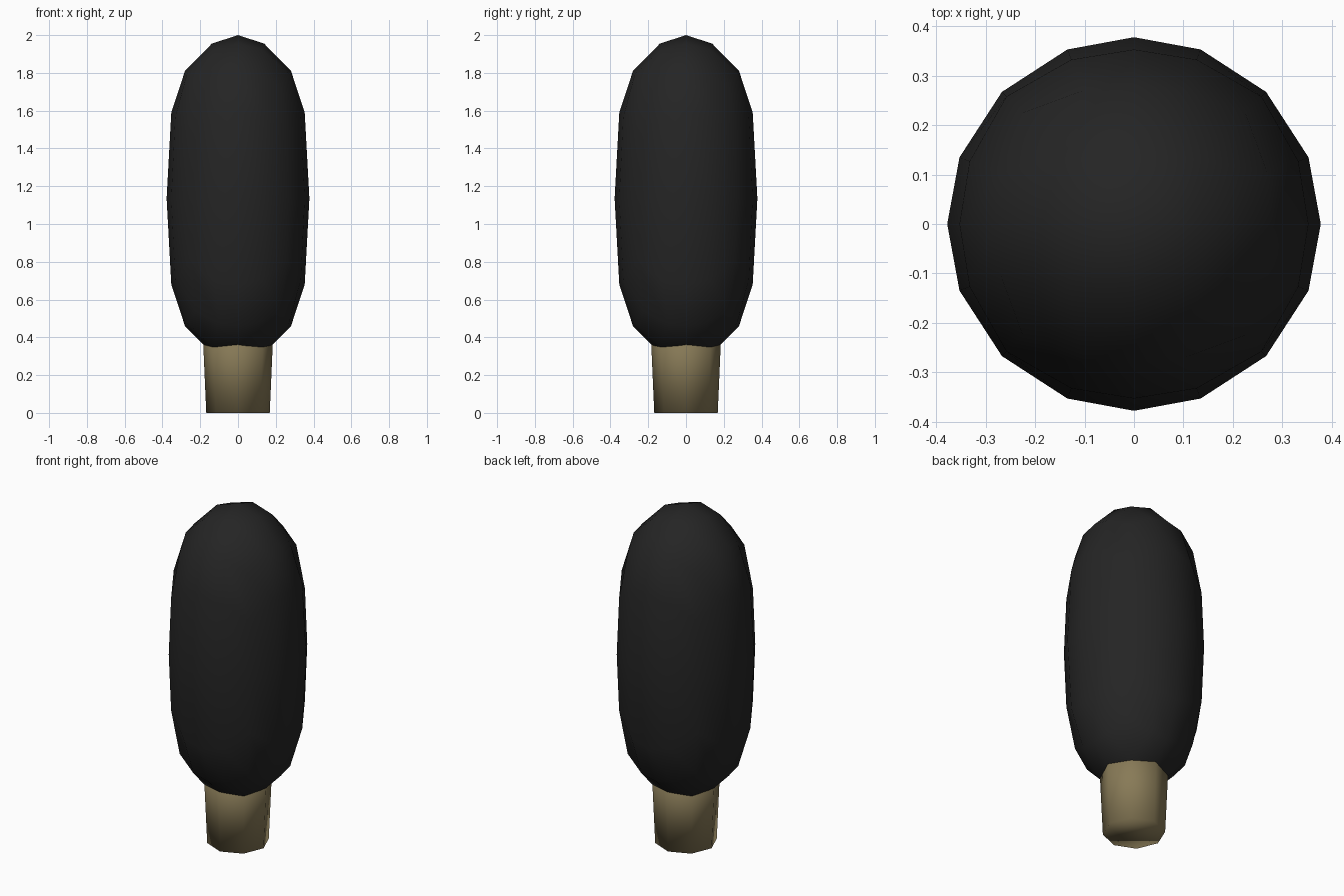
import bpy, bmesh, math

if "Cube" in bpy.data.objects:
    bpy.data.objects.remove(bpy.data.objects["Cube"])


def material(name, rgb):
    m = bpy.data.materials.new(name)
    m.diffuse_color = (*rgb, 1)
    m.use_nodes = True
    m.node_tree.nodes["Principled BSDF"].inputs["Base Color"].default_value = m.diffuse_color
    return m


def make_object(name, bm, mat):
    bmesh.ops.recalc_face_normals(bm, faces=bm.faces)
    for f in bm.faces:
        f.smooth = True
    me = bpy.data.meshes.new(name)
    bm.to_mesh(me)
    bm.free()
    me.materials.append(mat)
    ob = bpy.data.objects.new(name, me)
    bpy.context.collection.objects.link(ob)
    return ob


def lerp_table(u, table):
    for (a, p), (b, q) in zip(table, table[1:]):
        if u <= b:
            return p + (q - p) * (u - a) / (b - a)
    return table[-1][1]


leaf_mat = material("dark foliage", (0.018, 0.018, 0.018))
bark_mat = material("olive bark", (0.245, 0.195, 0.095))

# Foliage: cube divided 4 x 4 per side, rounded to a ball, then stretched along a profile
R, CENTRE = 0.378, 1.135
HEIGHT = [(0, 0), (0.357, 0.456), (0.707, 0.675), (0.934, 0.82), (1, 0.865)]
WIDEN = [(0, 1), (0.357, 1), (0.707, 1.05), (0.934, 1.025), (1, 1)]
bm = bmesh.new()
bmesh.ops.create_cube(bm, size=2)
bmesh.ops.subdivide_edges(bm, edges=bm.edges[:], cuts=3, use_grid_fill=True)
for v in bm.verts:
    for i in range(3):
        if abs(abs(v.co[i]) - 0.5) < 0.01:
            v.co[i] = math.copysign(0.382, v.co[i])
    d = v.co.normalized()
    u = min(abs(d.z), 1.0)
    w = R * lerp_table(u, WIDEN)
    v.co = (d.x * w, d.y * w, CENTRE + math.copysign(lerp_table(u, HEIGHT), d.z))
make_object("foliage", bm, leaf_mat)

# Trunk: eight-sided, slightly wider at the top, ending inside the foliage
bm = bmesh.new()
bmesh.ops.create_cone(bm, cap_ends=True, segments=8, radius1=0.168, radius2=0.19, depth=0.5)
bmesh.ops.translate(bm, verts=bm.verts, vec=(0, 0, 0.25))
make_object("trunk", bm, bark_mat)
